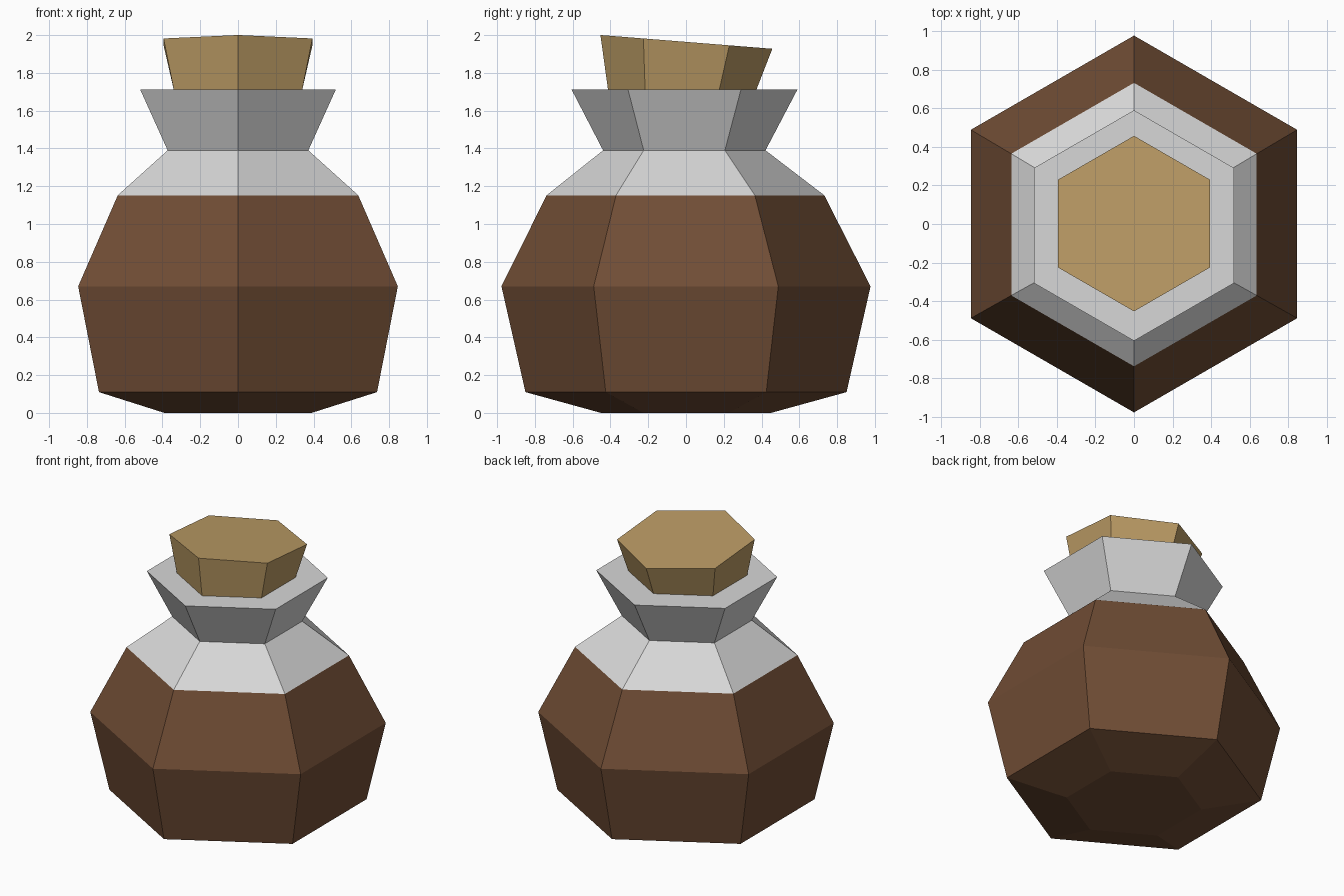
import bpy, bmesh, math

if "Cube" in bpy.data.objects:
    bpy.data.objects.remove(bpy.data.objects["Cube"])


def material(name, rgb):
    m = bpy.data.materials.new(name)
    m.diffuse_color = (*rgb, 1)
    m.use_nodes = True
    m.node_tree.nodes["Principled BSDF"].inputs["Base Color"].default_value = m.diffuse_color
    return m


def hex_lathe(name, profile, mat, tilt=0.0, cap_bottom=True, cap_top=True):
    """Stack hexagons (radius, z, y centre); tilt slopes the top ring along y."""
    bm = bmesh.new()
    rings = []
    for r, z, cy in profile:
        slope = tilt if z == profile[-1][1] else 0
        ring = []
        for i in range(6):
            a = math.radians(90 + 60 * i)
            y = r * math.sin(a)
            ring.append(bm.verts.new((r * math.cos(a), cy + y, z + slope * y)))
        rings.append(ring)
    for lo, hi in zip(rings, rings[1:]):
        for i in range(6):
            j = (i + 1) % 6
            bm.faces.new((lo[i], lo[j], hi[j], hi[i]))
    if cap_bottom:
        bm.faces.new(rings[0][::-1])
    if cap_top:
        bm.faces.new(rings[-1])
    mesh = bpy.data.meshes.new(name)
    bm.to_mesh(mesh)
    bm.free()
    mesh.materials.append(mat)
    ob = bpy.data.objects.new(name, mesh)
    bpy.context.collection.objects.link(ob)
    return ob


brown = material("brown liquid", (0.165, 0.075, 0.036))
glass = material("pale glass", (0.68, 0.68, 0.68))
cork = material("tan cork", (0.50, 0.33, 0.13))

# Liquid-filled lower body
hex_lathe("filled_body", [(0.45, 0, 0), (0.85, 0.11, 0), (0.977, 0.67, 0),
                          (0.735, 1.152, -0.003)], brown, cap_top=False)

# Clear shoulder, neck and flared rim
hex_lathe("glass_neck", [(0.735, 1.152, -0.003), (0.43, 1.39, -0.009),
                         (0.598, 1.712, -0.008)], glass, cap_bottom=False)

# Stopper with a slanted top
hex_lathe("stopper", [(0.37, 1.65, -0.025), (0.393, 1.712, -0.02),
                      (0.455, 1.964, 0.002)], cork, tilt=-0.08)
